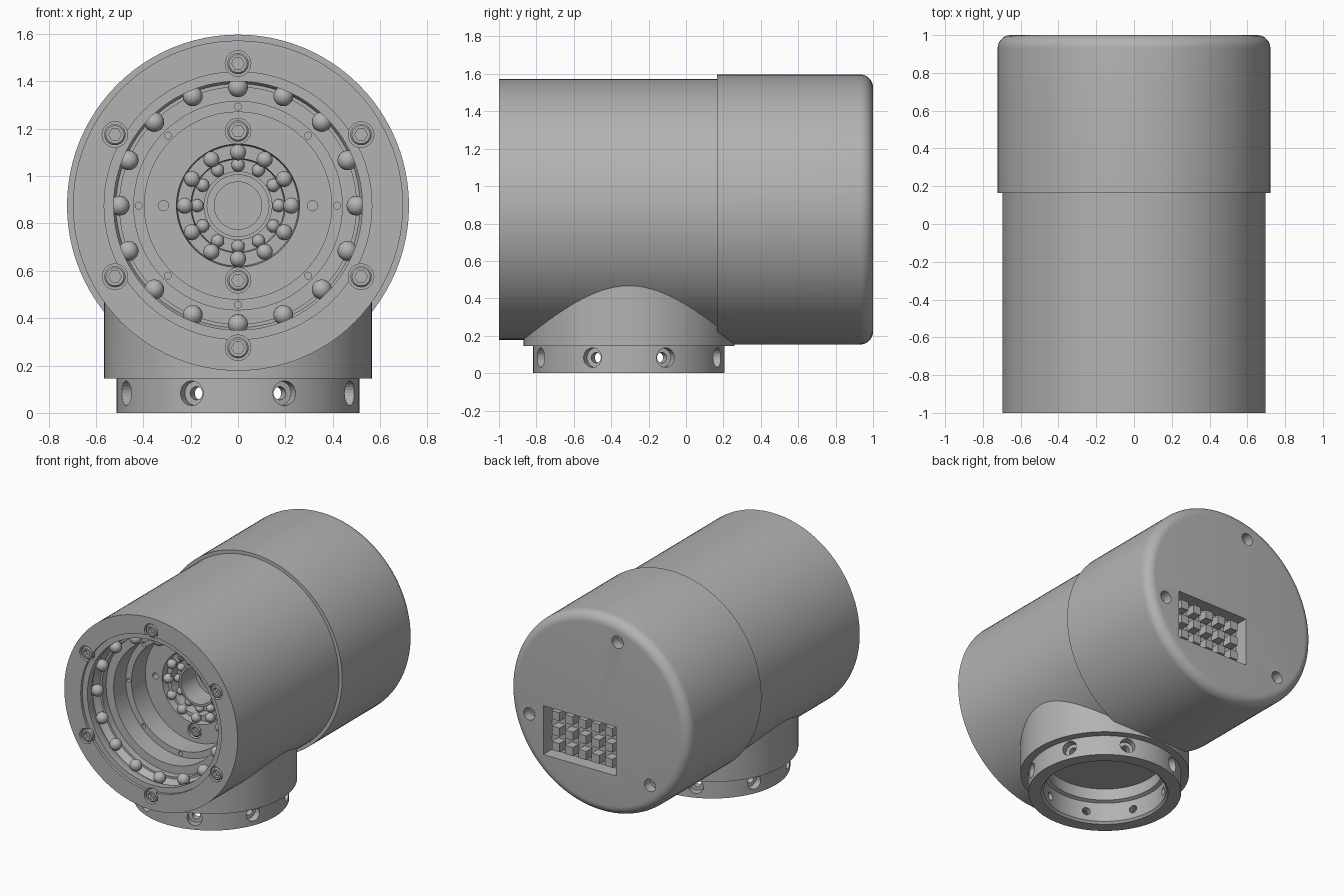
import bpy, bmesh, math
from mathutils import Matrix, Vector

if "Cube" in bpy.data.objects:
    bpy.data.objects.remove(bpy.data.objects["Cube"])

AXIS_Z = 0.875      # height of the main horizontal axis
NECK_Y = -0.305     # position of the vertical neck
TO_Y = Matrix.Rotation(-math.pi / 2, 4, 'X')   # turns a z lathe towards +y
MAIN = Matrix.Translation((0, 0, AXIS_Z)) @ TO_Y

grey = bpy.data.materials.new("machined_grey")
grey.use_nodes = True
grey.diffuse_color = (0.45, 0.45, 0.45, 1)
grey.node_tree.nodes["Principled BSDF"].inputs["Base Color"].default_value = (0.45, 0.45, 0.45, 1)


def lathe(bm, profile, segs, mat):
    """Revolve a closed outline of (radius, height[, hex]) points around local z."""
    rings = []
    for p in profile:
        ring = []
        for i in range(segs if p[0] > 0 else 1):
            a = 2 * math.pi * i / segs
            r = p[0]
            if len(p) > 2:
                r *= math.cos(math.pi / 6) / math.cos(a % (math.pi / 3) - math.pi / 6)
            ring.append(bm.verts.new(mat @ Vector((r * math.cos(a), r * math.sin(a), p[1]))))
        rings.append(ring)
    for a, b in zip(rings, rings[1:] + rings[:1]):
        if len(a) == len(b) == 1:    # stretch along the axis has no surface
            continue
        for i in range(segs):
            j = (i + 1) % segs
            quad = [a[i % len(a)], a[j % len(a)], b[j % len(b)], b[i % len(b)]]
            bm.faces.new(list(dict.fromkeys(quad)))


def finish(name, bm, helper=False):
    bmesh.ops.recalc_face_normals(bm, faces=bm.faces)
    me = bpy.data.meshes.new(name)
    bm.to_mesh(me)
    bm.free()
    me.materials.append(grey)
    ob = bpy.data.objects.new(name, me)
    bpy.context.collection.objects.link(ob)
    ob.hide_render = helper
    ob.hide_viewport = helper
    return ob


def revolve(name, parts, helper=False):
    bm = bmesh.new()
    for part in parts:
        lathe(bm, *part)
    return finish(name, bm, helper)


def cut(ob, cutter):
    m = ob.modifiers.new(cutter.name, 'BOOLEAN')
    m.operation = 'DIFFERENCE'
    m.solver = 'EXACT'
    m.object = cutter


def peg(r, z0, z1):
    return [(0, z0), (r, z0), (r, z1), (0, z1)]


def polar(r, y, deg):
    """Place a y-facing part on a circle around the main axis."""
    a = math.radians(deg)
    return Matrix.Translation((r * math.cos(a), y, AXIS_Z + r * math.sin(a))) @ TO_Y


# Main housing with stepped, open front
housing = revolve("main_housing", [([
    (0, 0.2), (0.697, 0.2), (0.697, -1), (0.565, -1), (0.565, -0.98), (0.525, -0.98),
    (0.525, -0.93), (0.54, -0.9), (0.525, -0.87), (0.515, -0.85), (0.5, -0.85), (0.5, -0.8),
    (0.44, -0.8), (0.44, -0.66), (0.395, -0.66), (0.395, -0.5), (0.26, -0.5), (0.255, -0.45),
    (0.2, -0.45), (0.2, -0.49), (0.195, -0.42), (0.145, -0.42), (0.145, -0.47), (0.13, -0.47),
    (0.13, -0.3), (0.1, -0.3), (0.1, -0.1), (0, -0.1)], 96, MAIN)])

# Rear cap with rounded back edge
edge = [(0.652 + 0.07 * math.cos(a), 0.93 + 0.07 * math.sin(a))
        for a in (math.pi / 2 * i / 8 for i in range(9))]
cap = revolve("rear_cap", [([(0, 0.165), (0.722, 0.165)] + edge + [(0, 1)], 96, MAIN)])

# Vertical neck with mounting ring
neck_at = Matrix.Translation((0, NECK_Y, 0))
neck = revolve("neck", [([
    (0.425, 0), (0.512, 0), (0.512, 0.145), (0.565, 0.145), (0.565, 0.55), (0, 0.55),
    (0, 0.25), (0.385, 0.25), (0.385, 0.165), (0.41, 0.155), (0.41, 0.015)], 96, neck_at)])

# Cutters for the neck: space of the housing and radial stepped holes
cut(neck, revolve("housing_space_cutter", [(peg(0.61, -1.5, 1.5), 96, MAIN)], True))
holes = []
for k in range(8):
    turn = Matrix.Rotation(math.radians(22.5 + 45 * k), 4, 'Z')
    mat = neck_at @ Matrix.Translation((0, 0, 0.083)) @ turn @ Matrix.Rotation(math.pi / 2, 4, 'Y')
    holes.append(([(0, 0.35), (0.028, 0.35), (0.028, 0.46), (0.052, 0.46),
                   (0.052, 0.6), (0, 0.6)], 24, mat))
cut(neck, revolve("neck_hole_cutter", holes, True))
cut(housing, revolve("neck_bore_cutter", [(peg(0.4, -0.1, 0.252), 64, neck_at)], True))

# Screw seats and pin holes in the housing
screws = [polar(0.6, -1, 30 + 60 * k) for k in range(6)]
screws += [polar(0.315, -0.5, s) for s in (90, 270)]
seats = [(peg(0.054, -0.02, 0.06), 24, m) for m in screws]
seats += [(peg(0.022, -0.02, 0.06), 16, polar(0.315, -0.5, s)) for s in (0, 180)]
seats += [(peg(0.015, -0.02, 0.06), 12, polar(0.418, -0.66, 45 * k)) for k in range(8)]
cut(housing, revolve("screw_seat_cutter", seats, True))

# Socket head screws
head = [(0, 0.035), (0.027, 0.035, 1), (0.027, 0.003, 1), (0.038, 0.003),
        (0.045, 0.01), (0.045, 0.065), (0, 0.065)]
revolve("socket_screws", [(head, 24, m) for m in screws])


# Bearing balls
def balls(name, count, ring, y, r):
    bm = bmesh.new()
    for k in range(count):
        bmesh.ops.create_uvsphere(bm, u_segments=20, v_segments=12, radius=r,
                                  matrix=polar(ring, y, 360 * k / count))
    finish(name, bm)


balls("outer_bearing_balls", 16, 0.5, -0.9, 0.042)
balls("middle_bearing_balls", 12, 0.225, -0.48, 0.034)
balls("inner_bearing_balls", 12, 0.172, -0.44, 0.028)

# Rear cap screw holes and connector window
deep = [(0, -0.14), (0.026, -0.14), (0.026, -0.07), (0.045, -0.07), (0.045, 0.05), (0, 0.05)]
cut(cap, revolve("cap_hole_cutter", [(deep, 24, polar(0.58, 1, s)) for s in (105, 225, 345)], True))


def box(bm, centre, size):
    bmesh.ops.create_cube(bm, size=1, matrix=Matrix.Translation(centre) @ Matrix.Diagonal((*size, 1)))


WX, WZ = 0.155, 0.638    # centre of the connector window
bm = bmesh.new()
box(bm, (WX, 1, WZ), (0.585, 0.2, 0.355))
cut(cap, finish("window_cutter", bm, True))

bm = bmesh.new()
for i in range(-2, 3):
    for j in (-1, 0, 1):
        box(bm, (WX + 0.107 * i, 0.93, WZ + 0.112 * j), (0.062, 0.08, 0.062))
finish("connector_blocks", bm)

# Smooth shading with sharp edges kept
for ob in list(bpy.context.collection.objects):
    if ob.type == 'MESH' and not ob.hide_render:
        bpy.ops.object.select_all(action='DESELECT')
        ob.select_set(True)
        bpy.context.view_layer.objects.active = ob
        bpy.ops.object.shade_smooth_by_angle(angle=math.radians(30))
